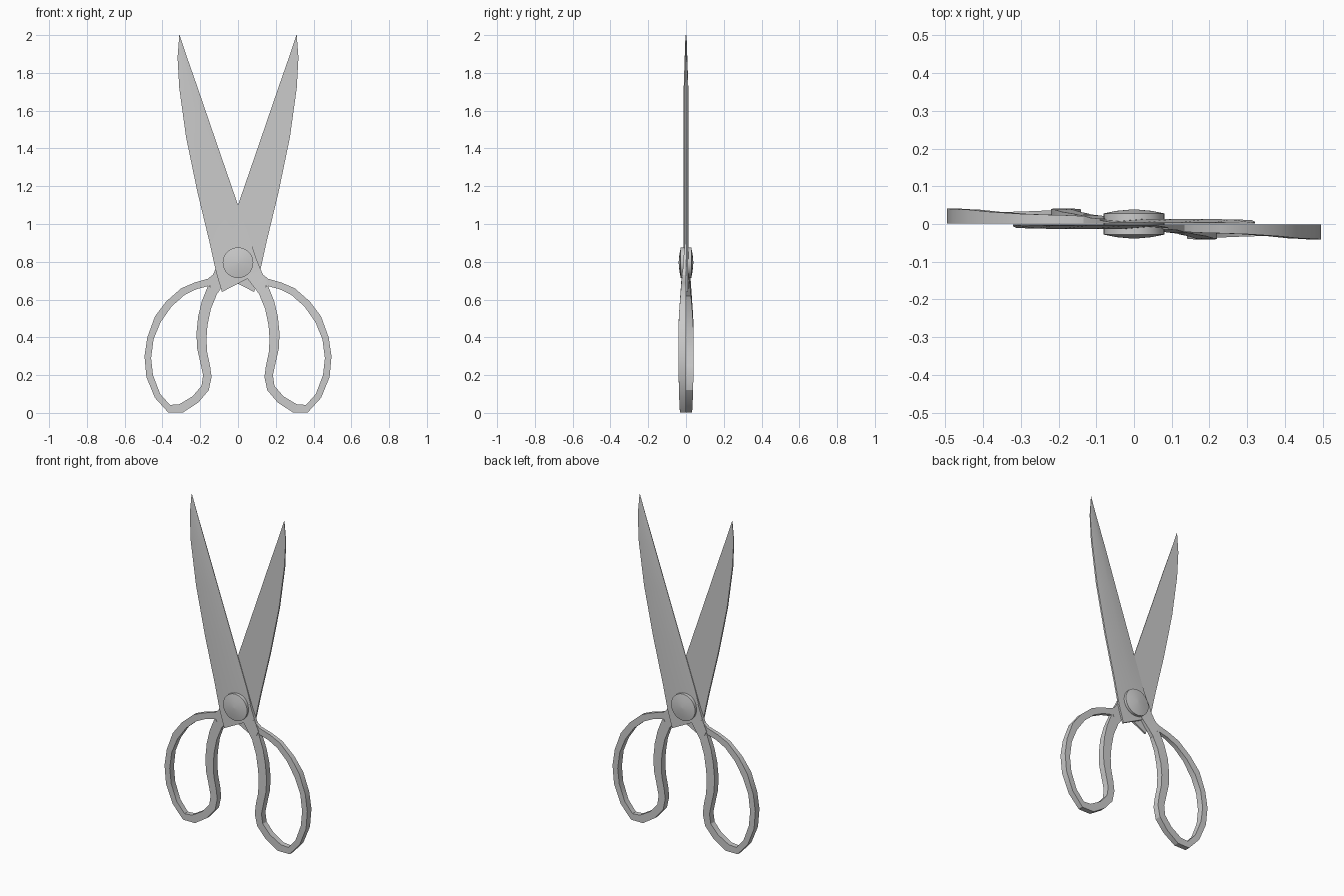
import bpy, bmesh, math
from mathutils import Matrix, Vector

if "Cube" in bpy.data.objects:
    bpy.data.objects.remove(bpy.data.objects["Cube"])


def interp(table, z):
    for (z0, v0), (z1, v1) in zip(table, table[1:]):
        if z <= z1:
            return v0 + (v1 - v0) * max(0, z - z0) / (z1 - z0)
    return table[-1][1]


def make_object(name, bm):
    bmesh.ops.remove_doubles(bm, verts=bm.verts, dist=1e-5)
    bmesh.ops.recalc_face_normals(bm, faces=bm.faces)
    me = bpy.data.meshes.new(name)
    bm.to_mesh(me)
    bm.free()
    ob = bpy.data.objects.new(name, me)
    bpy.context.collection.objects.link(ob)
    bpy.ops.object.select_all(action='DESELECT')
    ob.select_set(True)
    bpy.context.view_layer.objects.active = ob
    bpy.ops.object.shade_smooth_by_angle(angle=math.radians(25))
    return ob


def loft(bm, sections):
    """Skin a row of equal cross-sections and cap both ends."""
    rows = [[bm.verts.new(p) for p in s] for s in sections]
    n = len(rows[0])
    for a, b in zip(rows, rows[1:]):
        for i in range(n):
            j = (i + 1) % n
            bm.faces.new((a[i], a[j], b[j], b[i]))
    bm.faces.new(rows[0])
    bm.faces.new(rows[-1][::-1])


# Blade stations: spine x, z, cutting edge x, z
BLADE = [(-.085, .64, .05, .71), (-.115, .74, .108, .785), (-.15, .90, .06, .925),
         (-.215, 1.17, -.024, 1.17), (-.275, 1.46, -.124, 1.46),
         (-.311, 1.72, -.213, 1.72), (-.32, 1.88, -.269, 1.88), (-.311, 2.0, -.309, 2.0)]
# Tang stations: right x, z, left x, z
TANG = [(.09, .835, .02, .75), (.115, .77, .05, .71), (.135, .727, .085, .665), (.156, .69, .122, .615)]
# Finger loop stations: outer x, z, inner x, z
LOOP = [(.115, .745, .10, .70), (.16, .71, .155, .672), (.23, .69, .22, .655), (.30, .66, .283, .624),
        (.38, .59, .352, .563), (.44, .51, .41, .48), (.48, .40, .447, .39),
        (.495, .30, .46, .29), (.485, .19, .45, .20), (.44, .08, .412, .10),
        (.37, .003, .36, .042), (.29, .003, .31, .046), (.21, .055, .24, .088),
        (.155, .12, .193, .143), (.14, .19, .185, .20), (.148, .25, .20, .27),
        (.163, .32, .216, .34), (.167, .39, .22, .42), (.162, .46, .211, .51),
        (.144, .55, .192, .59), (.115, .62, .156, .68)]
HANDLE_DEPTH = [(0, .031), (.1, .037), (.3, .041), (.5, .038), (.68, .024), (.75, .015), (.84, .013)]
BLADE_DEPTH = [(.64, .013), (1.7, .013), (2.0, .003)]
GAP = -.0008


def handle_section(s):
    x0, z0, x1, z1 = s
    d = interp(HANDLE_DEPTH, (z0 + z1) / 2)
    return [(x0, GAP, z0), (x0, -d, z0), (x1, -d, z1), (x1, GAP, z1)]


def blade_section(s):
    x0, z0, x1, z1 = s
    d = interp(BLADE_DEPTH, z0)
    t = .55
    edge = d if z0 < .8 else d * .35
    return [(x0, GAP, z0), (x0, -d * .85, z0),
            (x0 + (x1 - x0) * t, -d, z0 + (z1 - z0) * t), (x1, -edge, z1), (x1, GAP, z1)]


# Two identical halves, the back one turned half a circle about z
for side, angle in (("front", 0), ("back", math.pi)):
    turn = Matrix.Rotation(angle, 4, 'Z')
    for part, groups in (("blade", [[blade_section(s) for s in BLADE]]),
                         ("handle", [[handle_section(s) for s in TANG],
                                     [handle_section(s) for s in LOOP]])):
        bm = bmesh.new()
        for sections in groups:
            loft(bm, sections)
        bmesh.ops.transform(bm, matrix=turn, verts=bm.verts)
        make_object(f"{side}_{part}", bm)

# Domed pivot rivet through both blades
bm = bmesh.new()
profile = [(.001, -.039), (.045, -.035), (.081, -.028), (.081, .028), (.045, .035), (.001, .039)]
loft(bm, [[Vector((r * math.cos(a), y, .795 + r * math.sin(a)))
           for a in (2 * math.pi * i / 32 for i in range(32))] for r, y in profile])
make_object("pivot_rivet", bm)
